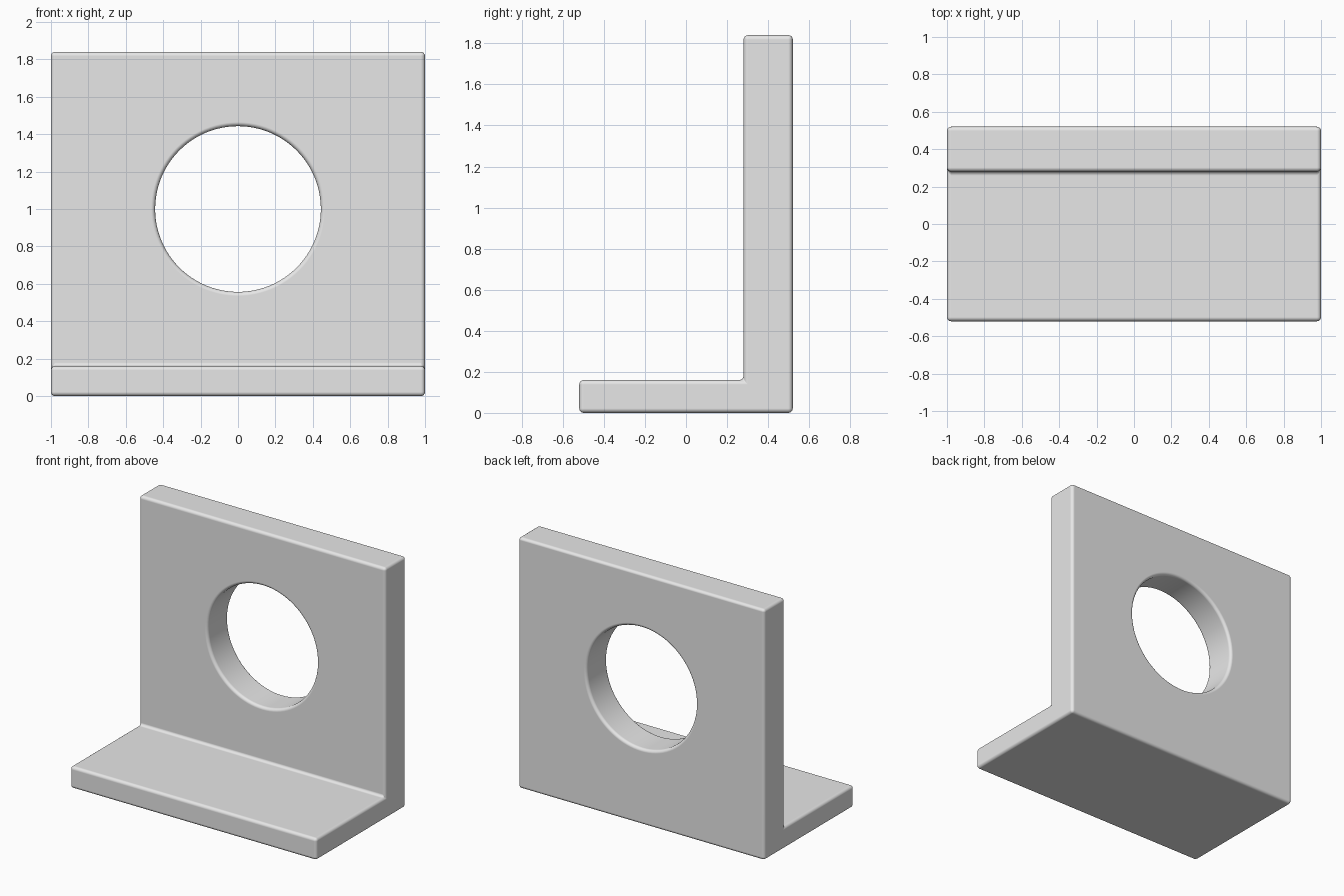
import bpy
import bmesh
import math
from mathutils import Matrix, Vector

cube = bpy.data.objects.get("Cube")
if cube:
    bpy.data.objects.remove(cube, do_unlink=True)

grey = bpy.data.materials.new("light grey")
grey.use_nodes = True
grey.diffuse_color = (0.8, 0.8, 0.8, 1)
grey.node_tree.nodes["Principled BSDF"].inputs["Base Color"].default_value = (0.8, 0.8, 0.8, 1)


def make_object(name, bm):
    bmesh.ops.recalc_face_normals(bm, faces=bm.faces)
    for face in bm.faces:
        face.smooth = True
    mesh = bpy.data.meshes.new(name)
    bm.to_mesh(mesh)
    bm.free()
    mesh.materials.append(grey)
    obj = bpy.data.objects.new(name, mesh)
    bpy.context.collection.objects.link(obj)
    return obj


# L-shaped bracket: side profile (y, z) extruded across x
half_depth, wall_front, height, base_top = 0.52, 0.28, 1.84, 0.16
profile = [(-half_depth, 0), (half_depth, 0), (half_depth, height),
           (wall_front, height), (wall_front, base_top), (-half_depth, base_top)]
bm = bmesh.new()
side = bm.faces.new([bm.verts.new((-1, y, z)) for y, z in profile])
extruded = bmesh.ops.extrude_face_region(bm, geom=[side], use_keep_orig=True)
bmesh.ops.translate(bm, vec=Vector((2, 0, 0)),
                    verts=[v for v in extruded["geom"] if isinstance(v, bmesh.types.BMVert)])
bracket = make_object("angle_bracket", bm)

# Round hole through the upright plate
bm = bmesh.new()
bmesh.ops.create_cone(bm, cap_ends=True, segments=96, radius1=0.443, radius2=0.443, depth=0.6,
                      matrix=Matrix.Translation((0, 0.4, 1.0)) @ Matrix.Rotation(math.pi / 2, 4, "X"))
cutter = make_object("hole_cutter", bm)
cutter.hide_render = True
cutter.display_type = "WIRE"

cut = bracket.modifiers.new("hole", "BOOLEAN")
cut.operation = "DIFFERENCE"
cut.solver = "EXACT"
cut.object = cutter
bpy.context.view_layer.objects.active = bracket
bracket.select_set(True)
bpy.ops.object.modifier_apply(modifier=cut.name)
bpy.data.objects.remove(cutter, do_unlink=True)

# Small rounded edges all round, including the inner corner
bevel = bracket.modifiers.new("rounded_edges", "BEVEL")
bevel.width = 0.022
bevel.segments = 4
bevel.limit_method = "ANGLE"
bevel.angle_limit = math.radians(40)
bevel.use_clamp_overlap = False
bevel.harden_normals = True
